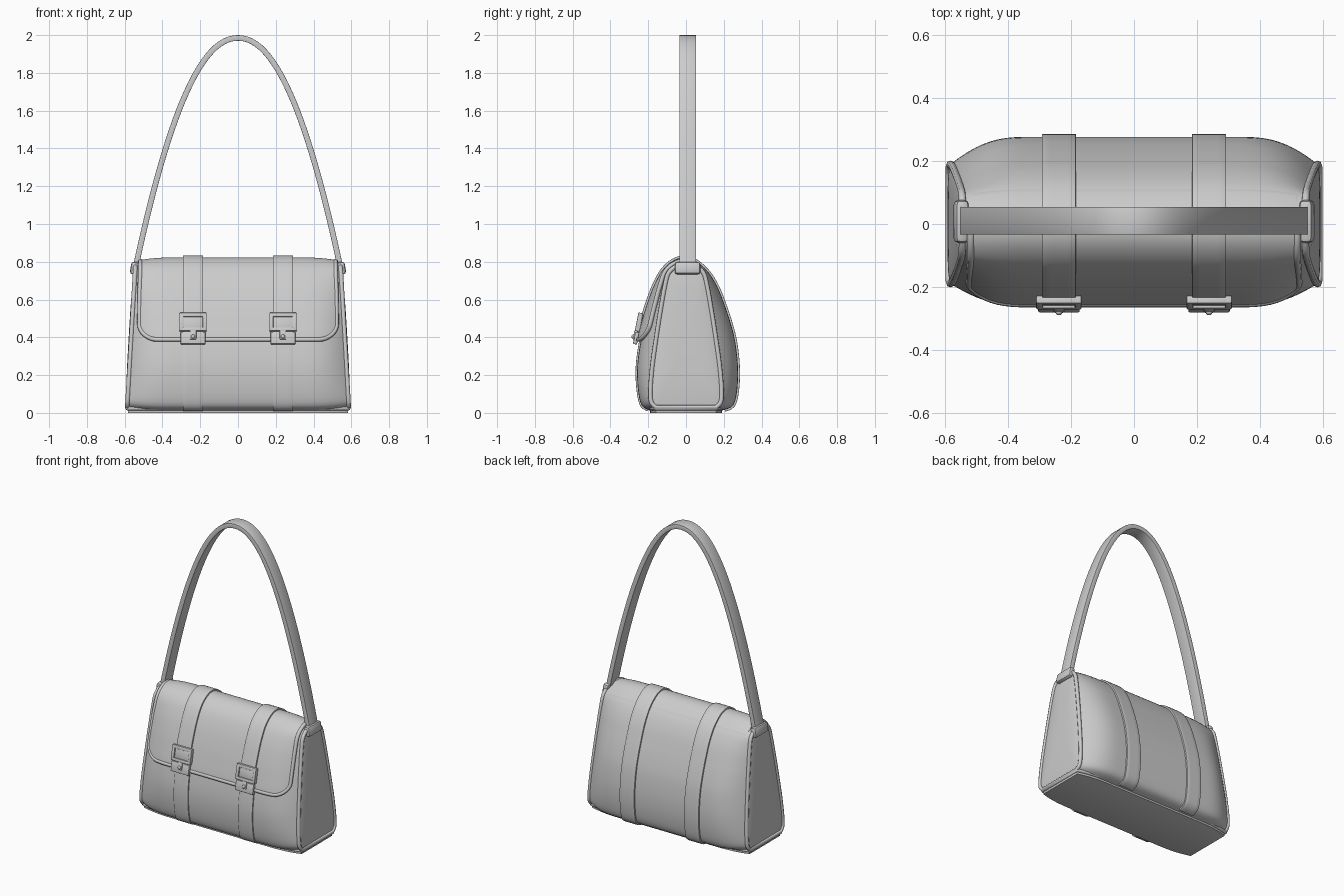
import bpy, bmesh, math
from mathutils import Vector, Matrix

cube = bpy.data.objects.get("Cube")
if cube:
    bpy.data.objects.remove(cube, do_unlink=True)

# Cross-sections (y, z): full belly in the middle, narrow gusset at the ends
FRONT = [(-.19, .012), (-.235, .04), (-.255, .13), (-.258, .25), (-.24, .38),
         (-.215, .48), (-.188, .57), (-.15, .67), (-.1, .755), (-.03, .803)]
BACK = [(.04, .803), (.11, .755), (.165, .67), (.205, .57), (.235, .48),
        (.26, .38), (.275, .25), (.272, .13), (.25, .04), (.19, .012)]
SIDE = [(-.16, .03), (-.185, .06), (-.188, .13), (-.178, .25), (-.16, .38),
        (-.145, .48), (-.13, .57), (-.112, .67), (-.09, .745), (-.03, .785)]
BELLY = FRONT + BACK
GUSSET = SIDE + [(-y, z) for y, z in reversed(SIDE)]
END = len(BELLY) - 1
FLAP_LOW, FLAP_HIGH, FLAP_HALF = 4.05, 11, .515


def spline(pts, v):
    """Catmull-Rom point at index v."""
    i = max(0, min(int(v), END - 1))
    t = v - i
    a, b, c, d = (Vector(pts[max(0, min(END, i + k))]) for k in (-1, 0, 1, 2))
    return b + t / 2 * (c - a + t * (2 * a - 5 * b + 4 * c - d + t * (3 * (b - c) + d - a)))


def half_width(z):
    return .588 - .058 * z


def skin(s, v):
    """Bag surface: s runs -1..1 across, v follows the cross-section."""
    t = max(0, (abs(s) - .6) / .4)
    y, z = spline(GUSSET, v).lerp(spline(BELLY, v), 1 - min(1, t) ** 2.5)
    return Vector((s * half_width(z), y, z))


def on_skin(x, v, off=0):
    """Surface point at a given x, pushed outward by off."""
    s = x / half_width(skin(x / .56, v).z)
    e = .01
    normal = (skin(s + e, v) - skin(s - e, v)).cross(skin(s, v + e) - skin(s, v - e))
    return skin(s, v) + normal.normalized() * off


def finish(obj, bevel=0, segments=2, angle=35):
    if bevel:
        mod = obj.modifiers.new("Bevel", 'BEVEL')
        mod.width, mod.segments = bevel, segments
        mod.limit_method, mod.angle_limit = 'ANGLE', math.radians(50)
    bpy.ops.object.select_all(action='DESELECT')
    obj.select_set(True)
    bpy.context.view_layer.objects.active = obj
    bpy.ops.object.convert(target='MESH')
    bpy.ops.object.shade_smooth_by_angle(angle=math.radians(angle))
    return obj


def mesh_object(name, bm):
    mesh = bpy.data.meshes.new(name)
    bm.to_mesh(mesh)
    bm.free()
    obj = bpy.data.objects.new(name, mesh)
    bpy.context.collection.objects.link(obj)
    return obj


def bridge(bm, rows, closed=False):
    """Quads between successive rows of points."""
    rows = [[bm.verts.new(p) for p in row] for row in rows]
    n = len(rows[0])
    for a, b in zip(rows, rows[1:]):
        for i in range(n if closed else n - 1):
            j = (i + 1) % n
            bm.faces.new((a[i], a[j], b[j], b[i]))
    return rows


def sheet(name, rows, thickness, bevel):
    bm = bmesh.new()
    bridge(bm, rows)
    obj = mesh_object(name, bm)
    mod = obj.modifiers.new("Solidify", 'SOLIDIFY')
    mod.thickness, mod.offset = thickness, -1
    return finish(obj, bevel)


def tube(name, points, radius, cyclic=False):
    curve = bpy.data.curves.new(name, 'CURVE')
    curve.dimensions = '3D'
    curve.bevel_depth, curve.bevel_resolution = radius, 2
    curve.use_fill_caps = True
    line = curve.splines.new('POLY')
    line.points.add(len(points) - 1)
    for p, co in zip(line.points, points):
        p.co = (*co, 1)
    line.use_cyclic_u = cyclic
    obj = bpy.data.objects.new(name, curve)
    bpy.context.collection.objects.link(obj)
    return finish(obj, angle=60)


def box(name, size, matrix, bevel):
    bm = bmesh.new()
    bmesh.ops.create_cube(bm, size=1)
    bmesh.ops.scale(bm, vec=size, verts=bm.verts)
    bm.transform(matrix)
    return finish(mesh_object(name, bm), bevel)


def span(a, b, n):
    return [a + (b - a) * i / n for i in range(n + 1)]


# Bag body with puffed gusset ends
vs = span(0, END, 4 * END)
stations = [math.sin(u) for u in span(-math.pi / 2, math.pi / 2, 48)]
rings = [[skin(s, v) for v in vs] for s in stations]


def cap(side, scale):
    centre = Vector((side * half_width(.38), 0, .38))
    puff = Vector((side * .014 * (1 - scale ** 4), 0, 0))
    return [centre.lerp(p, scale) + puff for p in (skin(side, v) for v in vs)]


shrink = (.94, .85, .7, .45, .15)
rings = [cap(-1, k) for k in reversed(shrink)] + rings + [cap(1, k) for k in shrink]
bm = bmesh.new()
loops = bridge(bm, rings, closed=True)
bm.faces.new(loops[0])
bm.faces.new(loops[-1])
bmesh.ops.recalc_face_normals(bm, faces=bm.faces)
finish(mesh_object("bag_body", bm), angle=60)

# Gusset piping
for label, side in (("left", 1), ("right", -1)):
    tube(label + "_gusset_piping", [skin(side, v) for v in vs], .012, True)

# Base panel and its piping
outline = [skin(s, 0) for s in stations] + [skin(s, END) for s in reversed(stations)]
bm = bmesh.new()
low = [Vector((p.x * .995, p.y, 0)) for p in outline]
high = [p + Vector((0, 0, .03)) for p in low]
loops = bridge(bm, [low, high], closed=True)
bm.faces.new(list(reversed(loops[0])))
bm.faces.new(loops[1])
finish(mesh_object("base_panel", bm), .006)
tube("base_piping", [Vector((p.x, p.y, .024)) for p in outline], .011, True)


# Front flap with rounded lower corners, blending into the back panel
def flap_lift(v):
    t = max(0, min(1, (FLAP_HIGH - v) / 2.5))
    return .02 * t * t * (3 - 2 * t)


def flap_bottom(x, radius=.09):
    d = max(0, abs(x) - FLAP_HALF + radius)
    return FLAP_LOW + (radius - math.sqrt(max(0, radius ** 2 - d * d))) * 9


xs = [FLAP_HALF * math.sin(u) for u in span(-math.pi / 2, math.pi / 2, 48)]
rows = []
for b in span(0, 1, 40):
    levels = [flap_bottom(x) + b * (FLAP_HIGH - flap_bottom(x)) for x in xs]
    rows.append([on_skin(x, v, flap_lift(v)) for x, v in zip(xs, levels)])
sheet("front_flap", rows, .026, .008)
edge = [(-FLAP_HALF, v) for v in span(9.5, flap_bottom(FLAP_HALF), 24)]
edge += [(x, flap_bottom(x)) for x in xs]
edge += [(-x, v) for x, v in reversed(edge[:25])]
tube("flap_piping", [on_skin(x, v, flap_lift(v) - .006) for x, v in edge], .012)

# Straps and buckles
for label, x0 in (("left", .238), ("right", -.238)):
    cols = span(x0 - .054, x0 + .054, 4)
    sheet(label + "_lower_strap",
          [[on_skin(x, v, .008) for x in cols] for v in span(.3, 4.6, 20)], .014, .003)
    sheet(label + "_upper_strap",
          [[on_skin(x, v, flap_lift(v) + .01) for x in cols]
           for v in span(4.3, END - .3, 64)], .016, .003)
    frame = Matrix.Translation((x0, -.256, .445)) @ Matrix.Rotation(-.2, 4, 'X')

    def part(name, size, x, y, z):
        box(label + "_buckle_" + name, size, frame @ Matrix.Translation((x, y, z)), .005)

    part("top_rail", (.144, .026, .022), 0, 0, .075)
    part("middle_rail", (.144, .026, .02), 0, 0, -.004)
    for end, side in (("outer", 1), ("inner", -1)):
        part(end + "_rail", (.022, .026, .1), side * .061, 0, .036)
    part("plate", (.11, .012, .08), 0, .002, .036)
    part("clasp", (.132, .022, .066), 0, .002, -.05)
    part("tongue", (.034, .03, .05), 0, 0, -.035)
    bm = bmesh.new()
    bmesh.ops.create_uvsphere(bm, u_segments=12, v_segments=8, radius=.011)
    bm.transform(frame @ Matrix.Translation((0, -.014, -.045)))
    finish(mesh_object(label + "_buckle_stud", bm))

# Arched shoulder handle
def arch(u):
    x = .546 * math.sin(u)
    return Vector((x, .01, 1.985 - 1.235 * abs(math.sin(u)) ** 2.1))


rings = []
for u in span(-math.pi / 2, math.pi / 2, 72):
    tangent = (arch(u + .01) - arch(u - .01)) if abs(u) < 1.55 else Vector((.2, 0, -math.copysign(1, u)))
    if u < -1.55:
        tangent = Vector((.2, 0, 1))
    out = Vector((-tangent.z, 0, tangent.x)).normalized() * .015
    wide = Vector((0, .044, 0))
    rings.append([arch(u) + out * i + wide * j for i, j in ((1, -1), (1, 1), (-1, 1), (-1, -1))])
bm = bmesh.new()
loops = bridge(bm, rings, closed=True)
bm.faces.new(loops[0])
bm.faces.new(loops[-1])
bmesh.ops.recalc_face_normals(bm, faces=bm.faces)
finish(mesh_object("shoulder_handle", bm), .004)

# Handle cuffs
for label, side in (("left", 1), ("right", -1)):
    box(label + "_handle_cuff", (.042, .135, .066),
        Matrix.Translation((side * .548, .008, .766)) @ Matrix.Rotation(-side * .15, 4, 'Y'), .014)
